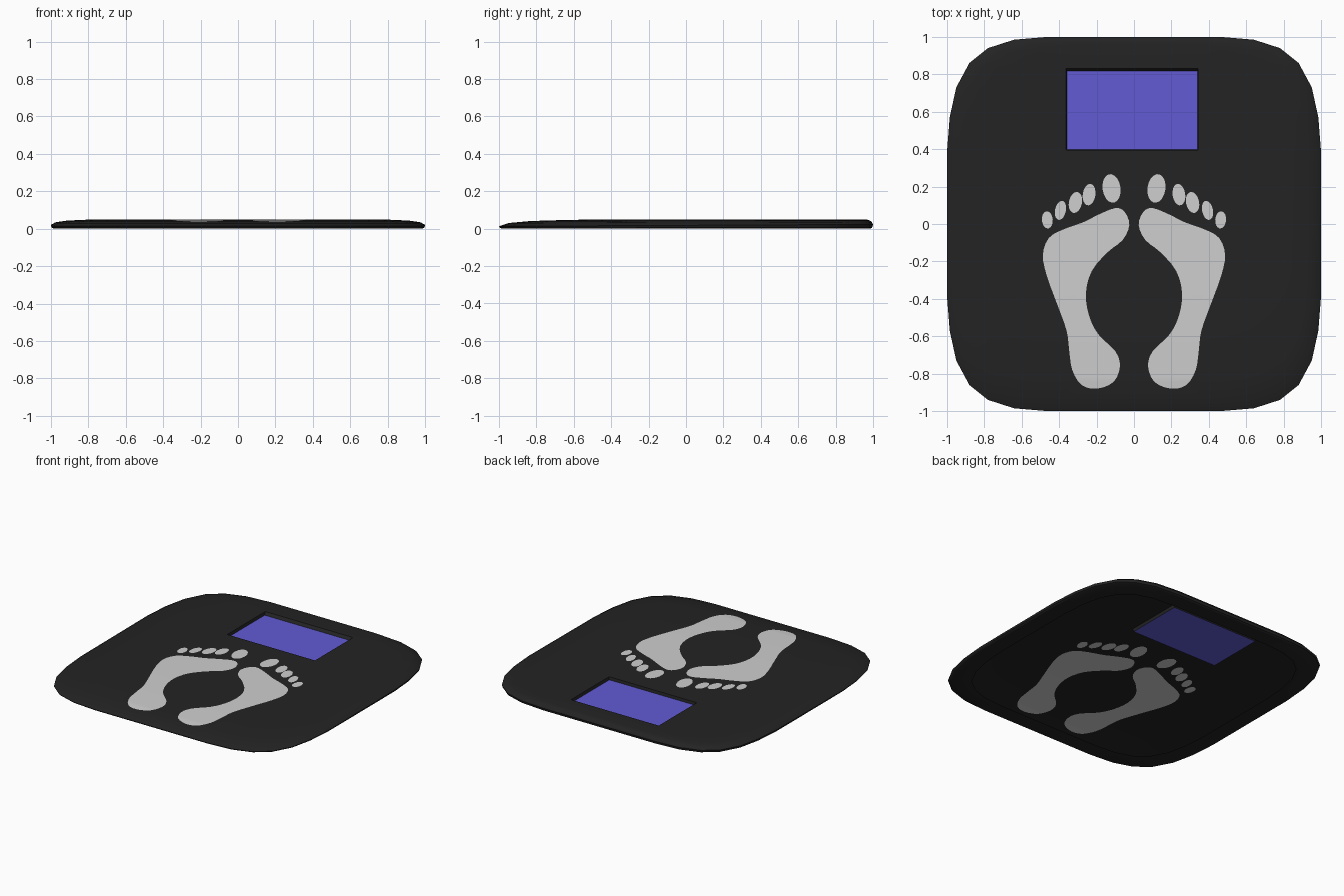
import bpy, bmesh, math
from mathutils import Vector
from mathutils.bvhtree import BVHTree
from mathutils.geometry import delaunay_2d_cdt

if "Cube" in bpy.data.objects:
    bpy.data.objects.remove(bpy.data.objects["Cube"])


def material(name, col):
    m = bpy.data.materials.new(name)
    m.diffuse_color = (*col, 1)
    m.use_nodes = True
    m.node_tree.nodes["Principled BSDF"].inputs["Base Color"].default_value = m.diffuse_color
    return m


black = material("black plastic", (0.017, 0.017, 0.017))
silver = material("silver grey", (0.62, 0.62, 0.62))
violet = material("violet display", (0.12, 0.105, 0.65))

# Rounded-square outline from one corner, counter-clockwise
corner = [(1, .38), (.985, .57), (.95, .73), (.88, .86), (.78, .94), (.64, .985), (.46, 1)]
outline = list(corner)
outline += [(-x, y) for x, y in reversed(corner)]
outline += [(-x, -y) for x, y in corner]
outline += [(x, -y) for x, y in reversed(corner)]
N = len(outline)


def ring(sx, front, back, z, tilt=0.0):
    return [Vector((x * sx, y * (back if y > 0 else front), z + tilt * y)) for x, y in outline]


# Domed top: long slope at the front, tight edge at the back
rings = [ring(1, 1, 1, .018, .005),
         ring(.975, .95, .993, .033, .003),
         ring(.92, .83, .984, .042, .001),
         ring(.84, .63, .974, .047),
         ring(.73, .40, .955, .05)]
pts = [v for r in rings for v in r]


def bands(count):
    return [(k * N + i, k * N + (i + 1) % N, (k + 1) * N + (i + 1) % N, (k + 1) * N + i)
            for k in range(count - 1) for i in range(N)]


tree = BVHTree.FromPolygons(pts, bands(5) + [tuple(range(4 * N, 5 * N))])


def height(x, y):
    hit = tree.ray_cast(Vector((x * .9999, y * .9999, 1)), Vector((0, 0, -1)))[0]
    return hit.z if hit else tree.find_nearest(Vector((x, y, .02)))[0].z


# Footprint shapes
sole = [(.10, .085), (.19, .05), (.27, .01), (.38, -.03), (.455, -.075), (.487, -.165),
        (.465, -.28), (.41, -.43), (.36, -.57), (.347, -.67), (.33, -.78), (.28, -.86),
        (.20, -.88), (.11, -.845), (.075, -.76), (.10, -.68), (.19, -.59), (.24, -.49),
        (.257, -.37), (.225, -.25), (.14, -.15), (.06, -.085), (.025, -.005), (.05, .065)]
toes = [(.12, .19, .048, .077, -8), (.24, .157, .034, .058, 8), (.313, .115, .035, .057, 12),
        (.393, .073, .029, .052, 12), (.463, .022, .029, .046, -5)]


def smooth_loop(p, steps=3):
    out, n = [], len(p)
    for i in range(n):
        a, b, c, d = (Vector(p[(i + k) % n]) for k in (-1, 0, 1, 2))
        for s in range(steps):
            t = s / steps
            out.append(.5 * (2 * b + (c - a) * t + (2 * a - 5 * b + 4 * c - d) * t * t
                             + (3 * b - a - 3 * c + d) * t ** 3))
    return out


def ellipse(cx, cy, rx, ry, deg, n=18):
    c, s = math.cos(math.radians(deg)), math.sin(math.radians(deg))
    return [Vector((cx + rx * math.cos(a) * c - ry * math.sin(a) * s,
                    cy + rx * math.cos(a) * s + ry * math.sin(a) * c))
            for a in (2 * math.pi * i / n for i in range(n))]


half = [smooth_loop(sole)[::-1]] + [ellipse(*t) for t in toes]
prints = half + [[Vector((-p.x, p.y)) for p in reversed(l)] for l in half]
x0, x1, y0, y1 = -.363, .343, .395, .832
window = [Vector(p) for p in ((x0, y0), (x1, y0), (x1, y1), (x0, y1))]

# Cut the footprints and display window into the top surface
flat = [v.to_2d() for v in pts]
edges = [(k * N + i, k * N + (i + 1) % N) for k in range(5) for i in range(N)]
edges += [(k * N + i, k * N + N + i) for k in range(4) for i in range(N)]
faces = []
for loop in [window] + prints:
    faces.append(list(range(len(flat), len(flat) + len(loop))))
    flat += loop
cv, _, cf, _, _, forig = delaunay_2d_cdt(flat, edges, faces, 0, 1e-5)

bm = bmesh.new()
top = [bm.verts.new((p.x, p.y, height(p.x, p.y))) for p in cv]
for f, orig in zip(cf, forig):
    if 0 in orig:
        continue
    face = bm.faces.new([top[i] for i in f])
    face.material_index = 1 if orig else 0

# Side wall and underside lip (the base is open)
low = [rings[0], ring(.995, .995, .995, .006), ring(.985, .985, .985, 0), ring(.87, .87, .87, 0)]
lv = [bm.verts.new(v) for r in low for v in r]
for a, b, c, d in bands(4):
    bm.faces.new((lv[d], lv[c], lv[b], lv[a]))

# Recess walls around the display
floor_z = .03
inner = [(x0 + .005, y0 + .004), (x1 - .005, y0 + .004), (x1 - .005, y1 - .014), (x0 + .005, y1 - .014)]
up = [bm.verts.new((p.x, p.y, height(p.x, p.y))) for p in window]
dn = [bm.verts.new((x, y, floor_z)) for x, y in inner]
for i in range(4):
    j = (i + 1) % 4
    bm.faces.new((up[i], up[j], dn[j], dn[i]))
bmesh.ops.remove_doubles(bm, verts=bm.verts[:], dist=2e-4)


def finish(bm, name, mats):
    me = bpy.data.meshes.new(name)
    bm.to_mesh(me)
    bm.free()
    for m in mats:
        me.materials.append(m)
    ob = bpy.data.objects.new(name, me)
    bpy.context.collection.objects.link(ob)
    return ob


body = finish(bm, "scale_body", [black, silver])
bpy.context.view_layer.objects.active = body
body.select_set(True)
bpy.ops.object.shade_smooth_by_angle(angle=math.radians(30))

# Display panel at the bottom of the recess
bm = bmesh.new()
bm.faces.new([bm.verts.new((x, y, floor_z)) for x, y in inner])
finish(bm, "display_screen", [violet])
